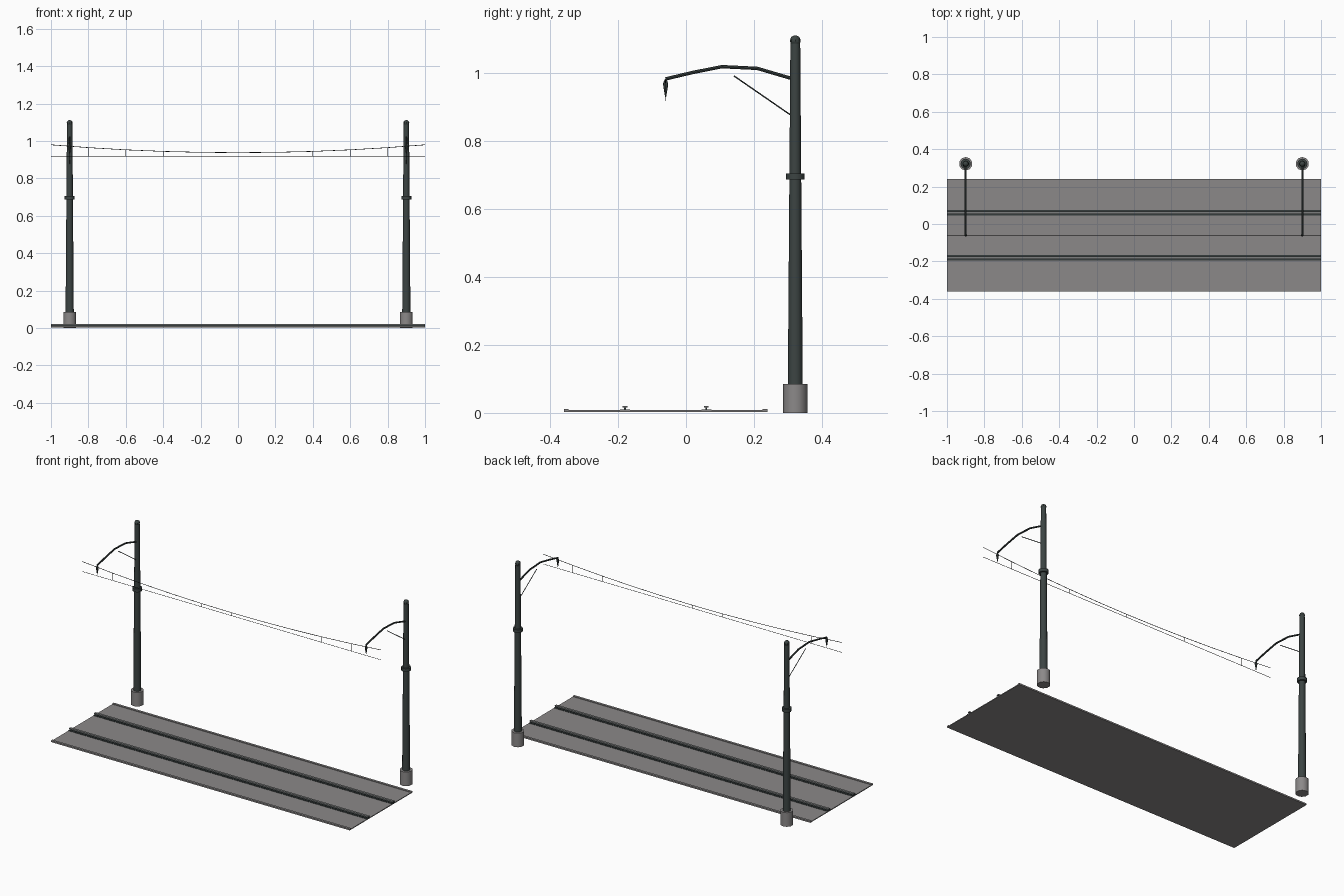
import bpy, bmesh
from mathutils import Vector

cube = bpy.data.objects.get("Cube")
if cube:
    bpy.data.objects.remove(cube, do_unlink=True)


def material(name, rgb):
    m = bpy.data.materials.new(name)
    m.use_nodes = True
    m.diffuse_color = (*rgb, 1)
    m.node_tree.nodes["Principled BSDF"].inputs["Base Color"].default_value = (*rgb, 1)
    return m


IRON = material("dark green iron", (0.045, 0.058, 0.056))
CONCRETE = material("grey concrete", (0.26, 0.25, 0.25))
STEEL = material("rail steel", (0.2, 0.21, 0.21))
DARK = material("dark rail steel", (0.035, 0.045, 0.045))
WIRE = material("black wire", (0.012, 0.014, 0.014))


def finish(name, bm, mat, smooth=False):
    bmesh.ops.recalc_face_normals(bm, faces=bm.faces)
    me = bpy.data.meshes.new(name)
    bm.to_mesh(me)
    bm.free()
    ob = bpy.data.objects.new(name, me)
    bpy.context.collection.objects.link(ob)
    me.materials.append(mat)
    if smooth:
        bpy.ops.object.select_all(action='DESELECT')
        ob.select_set(True)
        bpy.context.view_layer.objects.active = ob
        bpy.ops.object.shade_smooth_by_angle(angle=0.7)
    return ob


def box(name, y, z0, z1, width, mat):
    """Strip running the full length of the track."""
    bm = bmesh.new()
    bmesh.ops.create_cube(bm, size=1)
    bmesh.ops.scale(bm, vec=(2, width, z1 - z0), verts=bm.verts)
    bmesh.ops.translate(bm, vec=(0, y, (z0 + z1) / 2), verts=bm.verts)
    return finish(name, bm, mat)


def lathe(name, x, y, profile, mat, sides=12):
    """Stack of rings (radius, height) around a vertical axis."""
    bm = bmesh.new()
    rings = []
    for r, z in profile:
        ring = bmesh.ops.create_circle(bm, segments=sides, radius=r)["verts"]
        bmesh.ops.translate(bm, vec=(x, y, z), verts=ring)
        rings.append(ring)
    for a, b in zip(rings, rings[1:]):
        for i in range(sides):
            j = (i + 1) % sides
            bm.faces.new((a[i], a[j], b[j], b[i]))
    bm.faces.new(rings[0])
    bm.faces.new(rings[-1])
    return finish(name, bm, mat, True)


def tube(name, points, radius, mat, sides=6):
    """Round bar swept through a path lying in one vertical plane."""
    pts = [Vector(p) for p in points]
    bm = bmesh.new()
    rings = []
    for i, p in enumerate(pts):
        d = pts[min(i + 1, len(pts) - 1)] - pts[max(i - 1, 0)]
        ring = bmesh.ops.create_circle(bm, segments=sides, radius=radius)["verts"]
        rot = d.to_track_quat('Z', 'Y').to_matrix()
        bmesh.ops.rotate(bm, cent=(0, 0, 0), matrix=rot, verts=ring)
        bmesh.ops.translate(bm, vec=p, verts=ring)
        rings.append(ring)
    for a, b in zip(rings, rings[1:]):
        for i in range(sides):
            j = (i + 1) % sides
            bm.faces.new((a[i], a[j], b[j], b[i]))
    bm.faces.new(rings[0])
    bm.faces.new(rings[-1])
    return finish(name, bm, mat, True)


TRACK_Y = -0.06
POLE_Y = 0.322

# Track bed with edge strips
box("track_bed", TRACK_Y, 0.003, 0.008, 0.6, CONCRETE)
for side, label in ((-1, "front"), (1, "back")):
    box(label + "_edge_strip", TRACK_Y + side * 0.293, 0.003, 0.012, 0.014, CONCRETE)
    # Rail: foot, web and head
    y = TRACK_Y + side * 0.12
    box(label + "_rail_foot", y, 0.006, 0.01, 0.03, DARK)
    box(label + "_rail_web", y, 0.01, 0.016, 0.005, DARK)
    box(label + "_rail_head", y, 0.016, 0.021, 0.014, STEEL)

# Poles with brackets
for x, label in ((-0.9, "right"), (0.9, "left")):
    lathe(label + "_pole_base", x, POLE_Y, [(0.036, 0), (0.036, 0.085)], CONCRETE, 10)
    lathe(label + "_pole", x, POLE_Y, [(0.022, 0.08), (0.0145, 1.088)], IRON)
    lathe(label + "_pole_collar", x, POLE_Y, [(0.027, 0.687), (0.027, 0.706)], IRON)
    lathe(label + "_pole_finial", x, POLE_Y,
          [(0.005, 1.082), (0.0135, 1.088), (0.016, 1.097), (0.0125, 1.107), (0.004, 1.112)],
          IRON, 8)
    tube(label + "_bracket_arm",
         [(x, POLE_Y, 0.982), (x, 0.21, 1.015), (x, 0.106, 1.02), (x, 0.02, 1.003),
          (x, TRACK_Y, 0.984)], 0.005, IRON, 8)
    tube(label + "_bracket_strut", [(x, POLE_Y - 0.01, 0.875), (x, 0.141, 0.993)], 0.002, IRON)
    lathe(label + "_insulator", x, TRACK_Y,
          [(0.0015, 0.93), (0.004, 0.945), (0.0075, 0.967), (0.0075, 0.971), (0.002, 0.984)],
          IRON, 8)


# Sagging carrier wire, straight contact wire and droppers
def sag(x):
    return 0.938 + 0.042 * x * x


stations = [-1 + i * 0.2 for i in range(11)]
tube("carrier_wire", [(x, TRACK_Y, sag(x)) for x in stations], 0.0016, WIRE)
tube("contact_wire", [(-1, TRACK_Y, 0.92), (1, TRACK_Y, 0.92)], 0.0013, WIRE)
for i, x in enumerate(stations[1:-1]):
    tube(f"dropper_{i + 1}", [(x, TRACK_Y, 0.92), (x, TRACK_Y, sag(x))], 0.0008, WIRE, 4)
